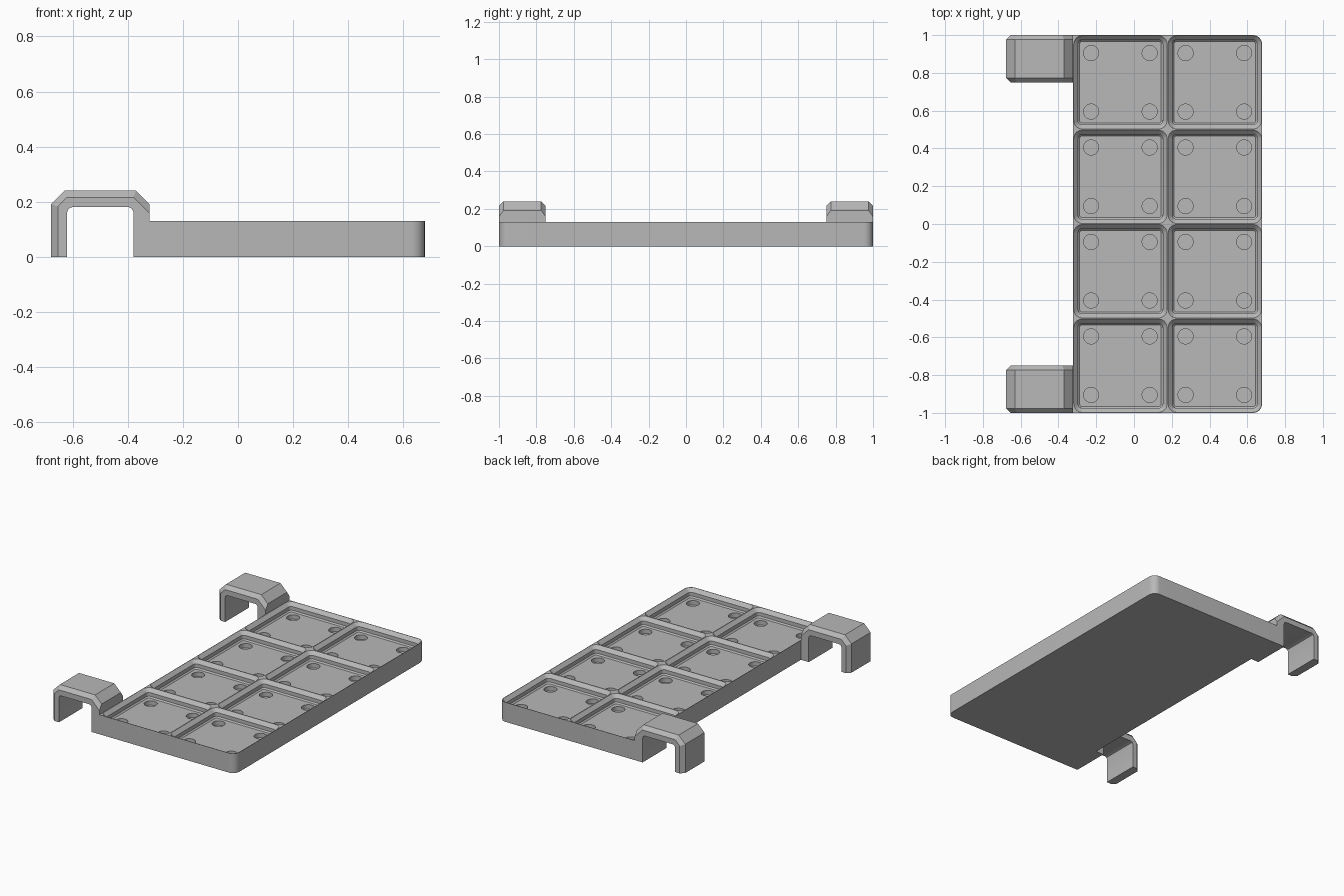
import bpy, bmesh, math
from mathutils import Matrix, Vector

cube = bpy.data.objects.get("Cube")
if cube:
    bpy.data.objects.remove(cube, do_unlink=True)

# Overall dimensions
CELL, COLS, ROWS = 0.5, 2, 4
LEFT, RIGHT = -0.322, 0.678
TOP, FLOOR, RADIUS = 0.13, 0.075, 0.048

grey = bpy.data.materials.new("plain grey")
grey.use_nodes = True
colour = (0.48, 0.48, 0.48, 1)
grey.diffuse_color = colour
grey.node_tree.nodes["Principled BSDF"].inputs["Base Color"].default_value = colour


def finish(bm, name):
    bmesh.ops.recalc_face_normals(bm, faces=bm.faces)
    mesh = bpy.data.meshes.new(name)
    bm.to_mesh(mesh)
    bm.free()
    mesh.materials.append(grey)
    obj = bpy.data.objects.new(name, mesh)
    bpy.context.collection.objects.link(obj)
    return obj


def loft(bm, sections):
    """Skin matching closed sections and cap both ends."""
    rings = [[bm.verts.new(p) for p in s] for s in sections]
    for a, b in zip(rings, rings[1:]):
        for i in range(len(a)):
            j = (i + 1) % len(a)
            bm.faces.new((a[i], a[j], b[j], b[i]))
    bm.faces.new(rings[0])
    bm.faces.new(rings[-1])


def arc(cx, cy, r, start, steps=8):
    """Points of a quarter turn."""
    angles = [start + math.pi / 2 * i / steps for i in range(steps + 1)]
    return [(cx + r * math.cos(a), cy + r * math.sin(a)) for a in angles]


def rounded_square(cx, cy, half, r, z):
    k = half - r
    signs = [(1, 1), (-1, 1), (-1, -1), (1, -1)]
    return [(x, y, z) for n, (sx, sy) in enumerate(signs)
            for x, y in arc(cx + sx * k, cy + sy * k, r, n * math.pi / 2)]


def select_only(obj):
    bpy.ops.object.select_all(action='DESELECT')
    obj.select_set(True)
    bpy.context.view_layer.objects.active = obj


def cut(obj, cutter):
    cutter.hide_render = True
    mod = obj.modifiers.new("cut", 'BOOLEAN')
    mod.operation, mod.solver, mod.object = 'DIFFERENCE', 'EXACT', cutter
    select_only(obj)
    bpy.ops.object.modifier_apply(modifier=mod.name)
    bpy.data.objects.remove(cutter, do_unlink=True)


# Solid plate, rounded on the side away from the hooks
k = 1 - RADIUS
outline = [(LEFT, 1), (LEFT, -1)]
outline += arc(RIGHT - RADIUS, -k, RADIUS, -math.pi / 2)
outline += arc(RIGHT - RADIUS, k, RADIUS, 0)
bm = bmesh.new()
loft(bm, [[(x, y, z) for x, y in outline] for z in (0, TOP)])
plate = finish(bm, "grid_plate")

# Stepped pockets and the round holes in their floors
pockets, holes = bmesh.new(), bmesh.new()
steps = [(-0.007, TOP + 0.01), (0.003, TOP), (0.0256, 0.1075),
         (0.0257, 0.0835), (0.034, FLOOR)]
for col in range(COLS):
    for row in range(ROWS):
        cx = LEFT + CELL * (col + 0.5)
        cy = -1 + CELL * (row + 0.5)
        loft(pockets, [rounded_square(cx, cy, CELL / 2 - max(i, 0.003),
                                      RADIUS - max(i, 0.003), z) for i, z in steps])
        for sx in (-1, 1):
            for sy in (-1, 1):
                spot = Vector((cx + sx * 0.155, cy + sy * 0.155, FLOOR - 0.009))
                bmesh.ops.create_cone(holes, cap_ends=True, segments=32,
                                      radius1=0.04, radius2=0.04, depth=0.04,
                                      matrix=Matrix.Translation(spot))
cut(plate, finish(pockets, "pocket_cutter"))
cut(plate, finish(holes, "hole_cutter"))

# Hooks: an arch with bevelled outer edges at both ends
inner = [(-0.38, 0), (-0.38, 0.163), (-0.385, 0.175), (-0.397, 0.18),
         (-0.603, 0.18), (-0.615, 0.175), (-0.62, 0.163), (-0.62, 0)]
outer = [(-0.678, 0), (-0.678, 0.192), (-0.63, 0.24),
         (-0.37, 0.24), (LEFT, 0.192), (LEFT, 0)]
inset = [(-0.654, 0), (-0.654, 0.182), (-0.62, 0.216),
         (-0.38, 0.216), (LEFT, 0.158), (LEFT, 0)]
hooks = []
for name, y in (("front_hook", -1), ("back_hook", 0.75)):
    bm = bmesh.new()
    loft(bm, [[(x, y + dy, z) for x, z in inner + rim] for dy, rim in
              ((0, inset), (0.024, outer), (0.226, outer), (0.25, inset))])
    hooks.append(finish(bm, name))

for obj in [plate] + hooks:
    select_only(obj)
    bpy.ops.object.shade_smooth_by_angle(angle=math.radians(28))
